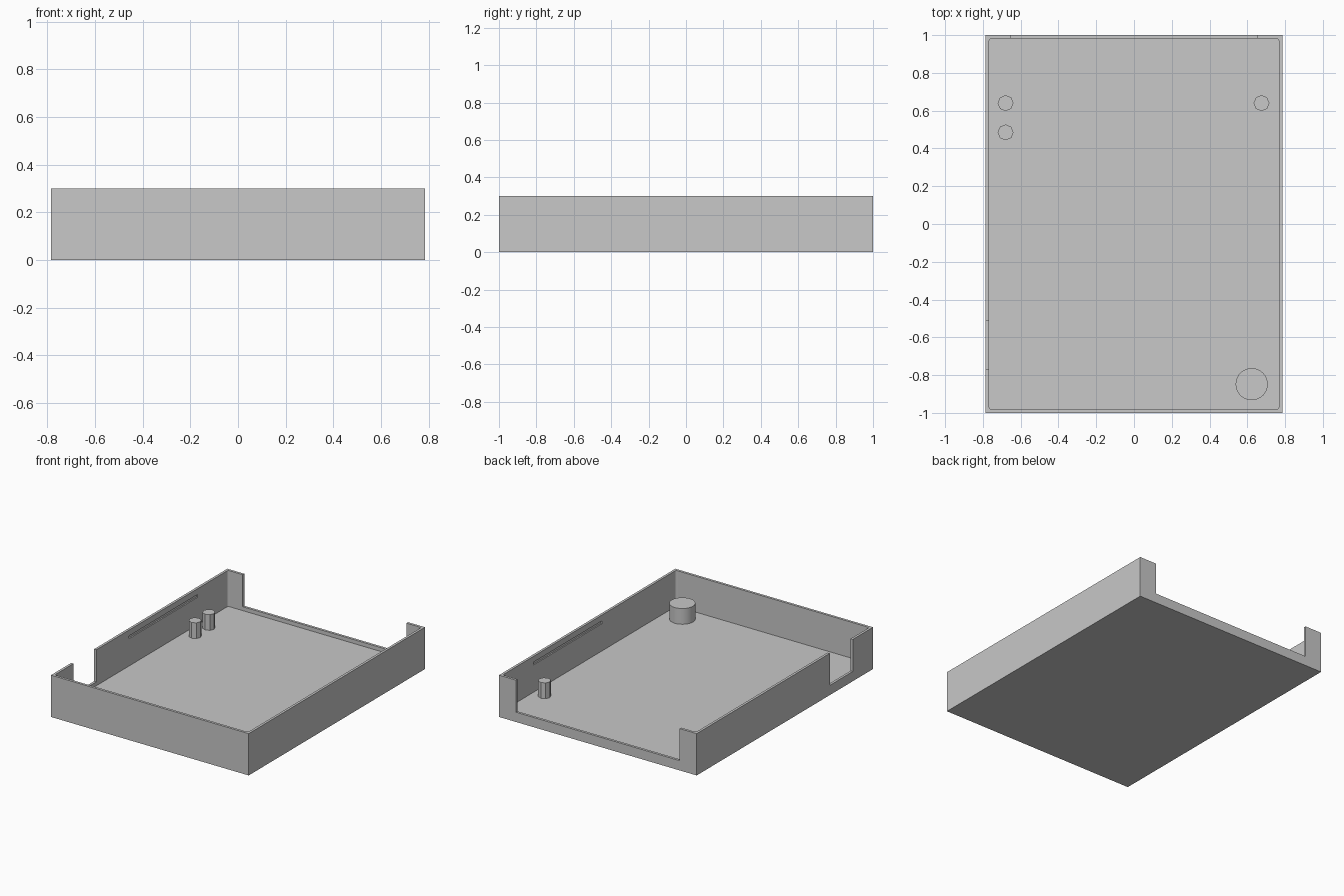
import bpy
import bmesh
from mathutils import Matrix

cube = bpy.data.objects.get("Cube")
if cube:
    bpy.data.objects.remove(cube, do_unlink=True)

# Main dimensions
HX, HY, H = 0.785, 1.0, 0.30    # half width, half length, height
WALL, FLOOR, SILL = 0.018, 0.042, 0.07
PEG_TOP = 0.155

grey = bpy.data.materials.new("plain_grey")
grey.use_nodes = True
grey.diffuse_color = (0.58, 0.58, 0.58, 1)
grey.node_tree.nodes["Principled BSDF"].inputs["Base Color"].default_value = grey.diffuse_color


def add_object(name, bm):
    mesh = bpy.data.meshes.new(name)
    bm.to_mesh(mesh)
    bm.free()
    mesh.materials.append(grey)
    obj = bpy.data.objects.new(name, mesh)
    bpy.context.collection.objects.link(obj)
    return obj


def box(name, low, high, corner=0):
    """Box between two corners, with optional rounded upright edges."""
    bm = bmesh.new()
    size = [b - a for a, b in zip(low, high)]
    middle = [(a + b) / 2 for a, b in zip(low, high)]
    bmesh.ops.create_cube(bm, size=1, matrix=Matrix.Translation(middle) @ Matrix.Diagonal((*size, 1)))
    if corner:
        upright = [e for e in bm.edges if abs(e.verts[0].co.z - e.verts[1].co.z) > 0.01]
        bmesh.ops.bevel(bm, geom=upright, offset=corner, segments=3, profile=0.5, affect='EDGES')
    return add_object(name, bm)


def peg(name, x, y, radius, sides):
    bm = bmesh.new()
    bottom = FLOOR - 0.01
    bmesh.ops.create_cone(bm, cap_ends=True, segments=sides, radius1=radius, radius2=radius,
                          depth=PEG_TOP - bottom,
                          matrix=Matrix.Translation((x, y, (PEG_TOP + bottom) / 2)))
    return add_object(name, bm)


# Open tray: solid block, hollowed and notched
tray = box("tray", (-HX, -HY, 0), (HX, HY, H))
ix, iy = HX - WALL, HY - WALL
cutters = [
    box("cavity_cutter", (-ix, -iy, FLOOR), (ix, iy, H + 0.1), 0.012),
    box("back_opening_cutter", (-0.65, 0.9, SILL), (0.65, 1.1, H + 0.2)),
    box("side_opening_cutter", (-0.9, -0.77, SILL), (-0.7, -0.51, H + 0.2)),
]
# Shallow grooves inside both long walls
for side in (-1, 1):
    xs = sorted((side * (ix - 0.05), side * (ix + 0.009)))
    cutters.append(box("groove_cutter", (xs[0], -0.14, 0.238), (xs[1], 0.635, 0.258)))

for cutter in cutters:
    cutter.hide_render = True
    mod = tray.modifiers.new(cutter.name, 'BOOLEAN')
    mod.operation = 'DIFFERENCE'
    mod.solver = 'EXACT'
    mod.object = cutter

# Bake the cuts and drop the cutters
bpy.context.view_layer.update()
graph = bpy.context.evaluated_depsgraph_get()
tray_mesh = bpy.data.meshes.new_from_object(tray.evaluated_get(graph))
tray.modifiers.clear()
tray.data = tray_mesh
for cutter in cutters:
    bpy.data.objects.remove(cutter, do_unlink=True)

# Small faceted pegs and the large round post
peg("left_peg", 0.675, 0.64, 0.042, 8)
peg("right_back_peg", -0.68, 0.64, 0.042, 8)
peg("right_front_peg", -0.68, 0.485, 0.042, 8)
post = peg("round_post", 0.623, -0.848, 0.085, 32)

bpy.ops.object.select_all(action='DESELECT')
post.select_set(True)
bpy.context.view_layer.objects.active = post
bpy.ops.object.shade_smooth_by_angle()
